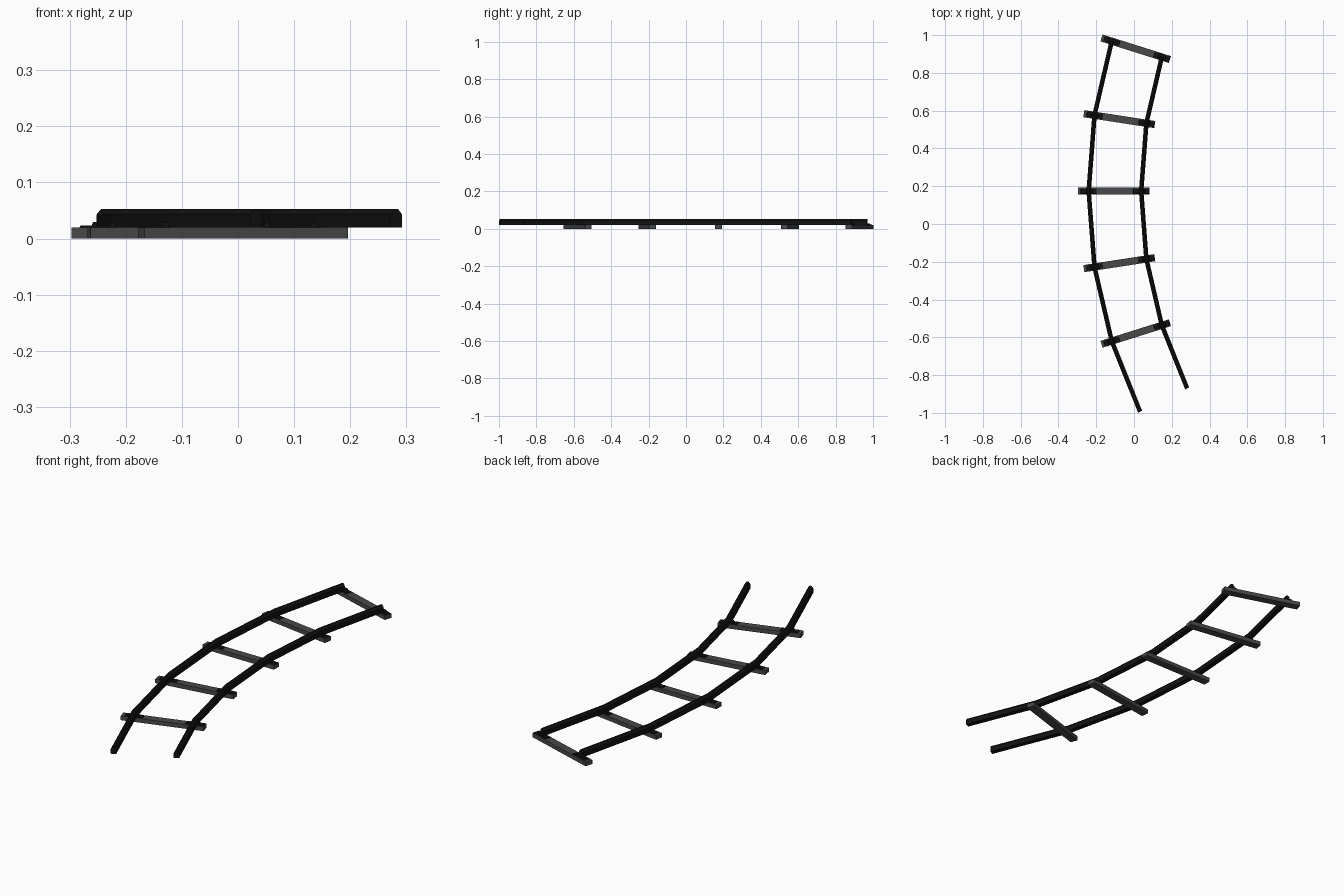
import bpy
from math import sin, cos, radians

if "Cube" in bpy.data.objects:
    bpy.data.objects.remove(bpy.data.objects["Cube"])

CX, CY = 2.40, 0.174          # centre of the curve
STEP = radians(8.75)          # angle between sleepers
R_OUT, R_IN = 2.64, 2.362     # rail radii


def material(name, v):
    m = bpy.data.materials.new(name)
    m.diffuse_color = (v, v, v, 1)
    m.use_nodes = True
    m.node_tree.nodes["Principled BSDF"].inputs["Base Color"].default_value = m.diffuse_color
    return m


iron = material("dark_iron", 0.006)
wood = material("dark_wood", 0.065)


def point(r, a):
    return CX - r * cos(a), CY + r * sin(a)


def make(name, verts, faces, mat):
    me = bpy.data.meshes.new(name)
    me.from_pydata(verts, [], faces)
    me.materials.append(mat)
    ob = bpy.data.objects.new(name, me)
    bpy.context.collection.objects.link(ob)
    return ob


def rail(name, r):
    # chamfered section swept along straight, mitred segments
    prof = [(-.012, .020), (.012, .020), (.012, .043), (.004, .053), (-.004, .053), (-.012, .043)]
    n = len(prof)
    verts, faces = [], []
    for i in range(-3, 3):
        for d, z in prof:
            verts.append((*point(r - d, i * STEP), z))
    for k in range(5):
        for j in range(n):
            a, b = k * n + j, k * n + (j + 1) % n
            faces.append((a, a + n, b + n, b))
    faces.append(tuple(range(n)))
    faces.append(tuple(reversed(range(5 * n, 6 * n))))
    make(name, verts, faces, iron)


def block(name, r, a, size, z0, taper, mat):
    # box aligned with the radial direction, optionally narrower on top
    x, y = size[0] / 2, size[1] / 2
    verts = [(sx * x * t, sy * y * t, z) for z, t in ((0, 1), (size[2], taper))
             for sx, sy in ((-1, -1), (1, -1), (1, 1), (-1, 1))]
    faces = [(3, 2, 1, 0), (4, 5, 6, 7)] + [(i, (i + 1) % 4, (i + 1) % 4 + 4, i + 4) for i in range(4)]
    ob = make(name, verts, faces, mat)
    ob.location = (*point(r, a), z0)
    ob.rotation_euler.z = -a


rail("outer_rail", R_OUT)
rail("inner_rail", R_IN)

for i in range(-2, 3):
    a = i * STEP
    block("sleeper", 2.507, a, (.38, .038, .020), 0, 1, wood)
    # fixing plate and clip under each rail
    for r in (R_OUT, R_IN):
        block("rail_plate", r, a, (.085, .028, .004), .0195, .95, iron)
        block("rail_clip", r, a, (.044, .026, .010), .0195, .85, iron)
